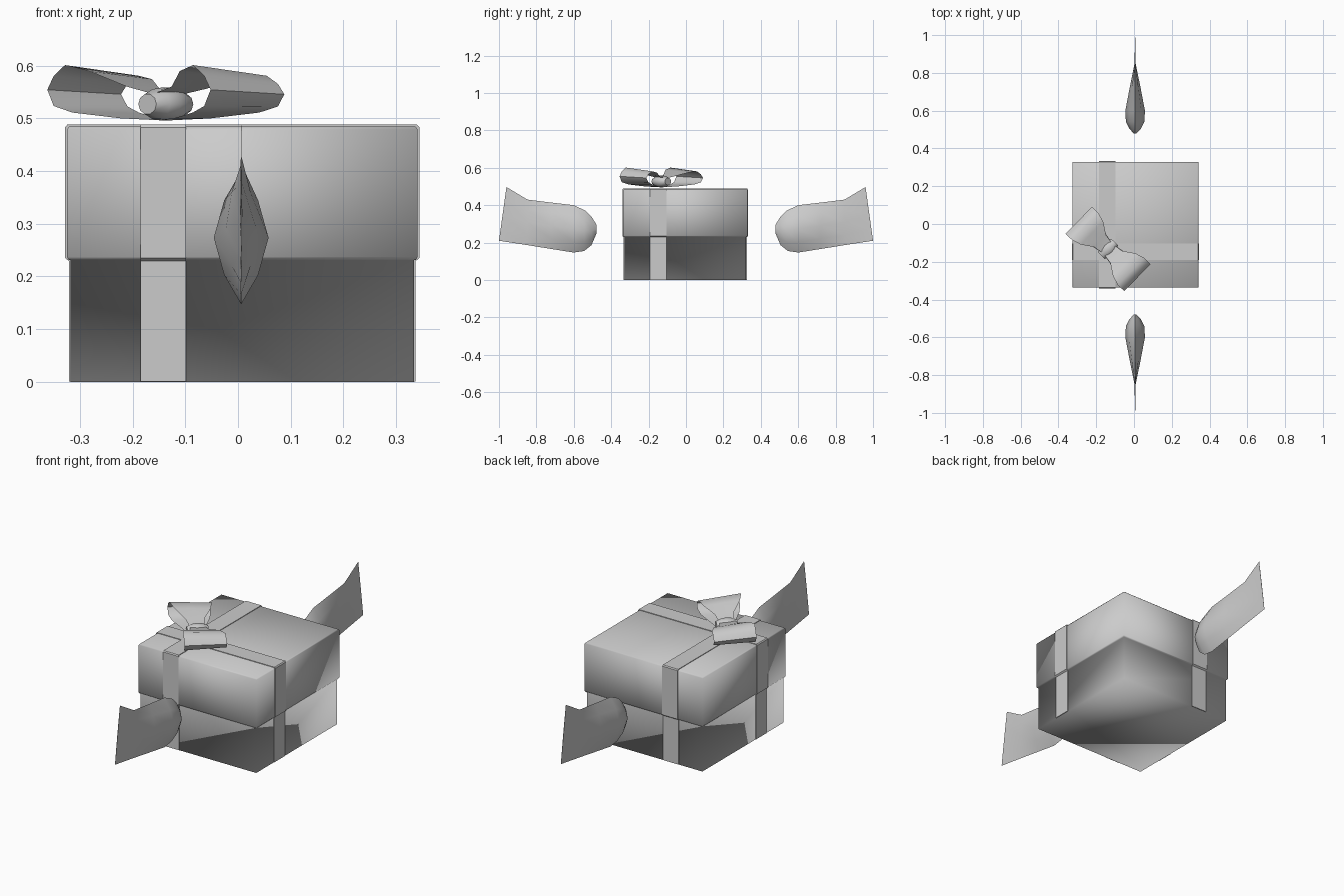
import bpy, math
from mathutils import Vector

if "Cube" in bpy.data.objects:
    bpy.data.objects.remove(bpy.data.objects["Cube"])

CX, CY = 0.008, -0.004           # box centre
RX, RY, RW = -0.142, -0.148, 0.0435   # ribbon crossing and half width

grey = bpy.data.materials.new("light grey")
grey.diffuse_color = (0.6, 0.6, 0.6, 1)
grey.use_nodes = True
grey.node_tree.nodes["Principled BSDF"].inputs["Base Color"].default_value = grey.diffuse_color


def make(name, verts, faces, smooth=None):
    me = bpy.data.meshes.new(name)
    me.from_pydata([tuple(v) for v in verts], [], faces)
    me.materials.append(grey)
    ob = bpy.data.objects.new(name, me)
    bpy.context.collection.objects.link(ob)
    if smooth:
        bpy.context.view_layer.objects.active = ob
        ob.select_set(True)
        if smooth >= 180:
            bpy.ops.object.shade_smooth()
        else:
            bpy.ops.object.shade_smooth_by_angle(angle=math.radians(smooth))
        ob.select_set(False)
    return ob


def loft(rings, closed=True, caps=True):
    """Join equal-length rings of points into verts and faces."""
    n = len(rings[0])
    verts = [p for r in rings for p in r]
    faces = []
    for i in range(len(rings) - 1):
        for j in range(n if closed else n - 1):
            k = (j + 1) % n
            faces.append((i * n + j, i * n + k, (i + 1) * n + k, (i + 1) * n + j))
    if caps:
        faces.append(tuple(reversed(range(n))))
        faces.append(tuple(range((len(rings) - 1) * n, len(rings) * n)))
    return verts, faces


# Box with overhanging lid, one softly shaded shell
def square(h, z):
    return [(CX + sx * h, CY + sy * h, z)
            for sx, sy in ((-1, -1), (1, -1), (1, 1), (-1, 1))]


box_profile = [(0.326, 0), (0.326, 0.231), (0.329, 0.231), (0.333, 0.237),
               (0.333, 0.479), (0.328, 0.485)]
make("gift_box", *loft([square(h, z) for h, z in box_profile]), smooth=180)

# Ribbons wrapped over the lid and down the sides
half = [(0.329, 0.001), (0.329, 0.229), (0.3365, 0.235), (0.3365, 0.483), (0.332, 0.488)]
inner = [(0.32, 0.48), (0.32, 0.001)]


def ribbon(name, along_x):
    left = [(-a, z) for a, z in half]
    right = [(a, z) for a, z in reversed(half)]
    outer = left + right
    back = [(a, z) for a, z in reversed(inner)] + [(-a, z) for a, z in inner]
    loop = outer + back

    def ring(s):
        if along_x:
            return [(CX + a, RY + s * RW, z) for a, z in loop]
        return [(RX - s * RW, CY + a, z) for a, z in loop]
    make(name, *loft([ring(1), ring(-1)]))


ribbon("ribbon_across", True)
ribbon("ribbon_front_to_back", False)

# Flat-tailed side fins: y top, z top, y bottom, z bottom, half thickness
fin_sections = [(0.478, 0.295, 0.478, 0.25, 0.006), (0.503, 0.335, 0.505, 0.187, 0.03),
                (0.54, 0.372, 0.545, 0.155, 0.049), (0.6, 0.4, 0.6, 0.147, 0.052),
                (0.72, 0.414, 0.72, 0.166, 0.029), (0.848, 0.43, 0.85, 0.187, 0.003),
                (0.96, 0.497, 1.0, 0.21, 0.0008)]


def fin(name, side):
    rings = []
    for yt, zt, yb, zb, w in fin_sections:
        ring = []
        for f, t in ((0, 0), (.62, .22), (1, .5), (.62, .78),
                     (0, 1), (-.62, .78), (-1, .5), (-.62, .22)):
            ring.append((0.006 + f * w * side, side * (yt + (yb - yt) * t), zt + (zb - zt) * t))
        rings.append(ring)
    make(name, *loft(rings), smooth=40)


fin("front_fin", -1)
fin("back_fin", 1)

# Bow: two ribbon loops set diagonally, (distance, height, half width)
C = Vector((-0.137, -0.132, 0))
U = Vector((0.714, -0.70, 0))
V = Vector((0.70, 0.714, 0))
bow_path = [(0, .545, .035), (.06, .558, .045), (.12, .582, .085), (.17, .591, .1),
            (.2, .573, .1), (.217, .55, .1), (.2, .523, .1), (.16, .511, .09),
            (.07, .500, .05), (0, .497, .035)]
for name, s in (("bow_loop_right", 1), ("bow_loop_left", -1)):
    rows = []
    for u, z, w in bow_path:
        tilt = 0.1 * max(0, (z - 0.52) / 0.07)
        rows.append([C + U * (u * s) + V * (w * f * s) + Vector((0, 0, z - tilt * w * f * s))
                     for f in (-1, 0, 1)])
    make(name, *loft(rows, closed=False, caps=False), smooth=50)

# Knot: band wrapped around the middle of the bow
rings = []
for v, r in ((-.05, .6), (-.025, .9), (0, 1), (.025, .9), (.05, .6)):
    rings.append([C + V * v + U * (.04 * r * math.cos(a)) + Vector((0, 0, .527 + .033 * r * math.sin(a)))
                  for a in [math.tau * i / 10 for i in range(10)]])
make("bow_knot", *loft(rings), smooth=60)
